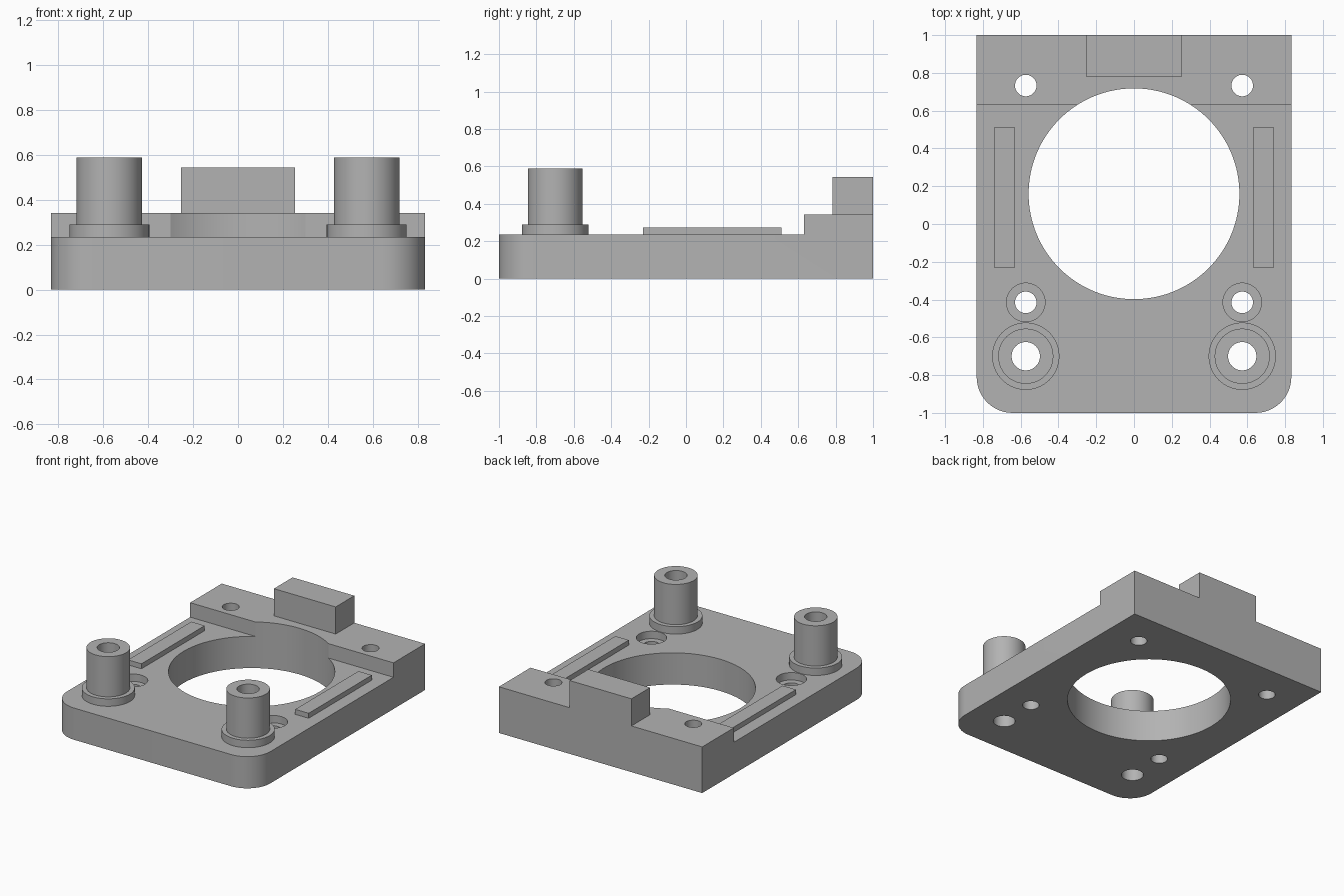
import bpy, bmesh, math
from mathutils import Vector

cube = bpy.data.objects.get("Cube")
if cube:
    bpy.data.objects.remove(cube, do_unlink=True)

GREY = (0.45, 0.45, 0.45, 1)
grey = bpy.data.materials.new("plain grey")
grey.use_nodes = True
grey.diffuse_color = GREY
grey.node_tree.nodes["Principled BSDF"].inputs["Base Color"].default_value = GREY

# Main heights and hole positions
FLOOR, STEP, TAB = 0.235, 0.342, 0.543
HOLE_X, POST_Y = 0.573, -0.70


def finish(name, bm):
    bmesh.ops.recalc_face_normals(bm, faces=bm.faces)
    mesh = bpy.data.meshes.new(name)
    bm.to_mesh(mesh)
    bm.free()
    mesh.materials.append(grey)
    obj = bpy.data.objects.new(name, mesh)
    bpy.context.collection.objects.link(obj)
    return obj


def activate(obj):
    bpy.ops.object.select_all(action='DESELECT')
    obj.select_set(True)
    bpy.context.view_layer.objects.active = obj


def smooth(obj):
    activate(obj)
    bpy.ops.object.shade_smooth_by_angle(angle=math.radians(30))


def box(name, low, high):
    bm = bmesh.new()
    bmesh.ops.create_cube(bm, size=1)
    low, high = Vector(low), Vector(high)
    for v in bm.verts:
        v.co = (low + high) / 2 + v.co * (high - low)
    return finish(name, bm)


def lathe(name, profile, x, y, segments=64):
    """Revolve a closed (radius, z) outline about the vertical axis."""
    bm = bmesh.new()
    verts = [bm.verts.new((r, 0, z)) for r, z in profile]
    edges = [bm.edges.new((a, b)) for a, b in zip(verts, verts[1:] + verts[:1])]
    bmesh.ops.spin(bm, geom=verts + edges, cent=(0, 0, 0), axis=(0, 0, 1),
                   angle=math.tau, steps=segments, use_duplicate=False)
    bmesh.ops.remove_doubles(bm, verts=bm.verts, dist=1e-5)
    bmesh.ops.dissolve_degenerate(bm, edges=bm.edges, dist=1e-6)
    bmesh.ops.translate(bm, verts=bm.verts, vec=(x, y, 0))
    return finish(name, bm)


def cylinder(name, x, y, radius, low, high, segments=64):
    bm = bmesh.new()
    bmesh.ops.create_cone(bm, cap_ends=True, segments=segments, radius1=radius,
                          radius2=radius, depth=high - low)
    bmesh.ops.translate(bm, verts=bm.verts, vec=(x, y, (low + high) / 2))
    return finish(name, bm)


def cut(target, cutter):
    mod = target.modifiers.new("cut", 'BOOLEAN')
    mod.operation, mod.solver, mod.object = 'DIFFERENCE', 'EXACT', cutter
    activate(target)
    bpy.ops.object.modifier_apply(modifier=mod.name)
    bpy.data.objects.remove(cutter, do_unlink=True)


# Base plate: stepped side outline extruded across, front corners rounded
bm = bmesh.new()
outline = [(-1, 0), (1, 0), (1, STEP), (0.63, STEP), (0.63, FLOOR), (-1, FLOOR)]
face = bm.faces.new([bm.verts.new((-0.833, y, z)) for y, z in outline])
extruded = bmesh.ops.extrude_face_region(bm, geom=[face])["geom"]
bmesh.ops.translate(bm, vec=(1.666, 0, 0),
                    verts=[g for g in extruded if isinstance(g, bmesh.types.BMVert)])
corners = [e for e in bm.edges
           if all(v.co.y < -0.99 for v in e.verts)
           and abs(e.verts[0].co.z - e.verts[1].co.z) > 0.1]
bmesh.ops.bevel(bm, geom=corners, offset=0.19, segments=12, profile=0.5,
                affect='EDGES')
plate = finish("base_plate", bm)

# Large bore, screw holes, counterbores and post holes
cut(plate, cylinder("bore_cutter", 0, 0.16, 0.558, -0.1, 0.7, 128))
for side in (-1, 1):
    x = side * HOLE_X
    cut(plate, cylinder("rear_hole_cutter", x, 0.733, 0.057, -0.1, 0.7))
    cut(plate, cylinder("front_hole_cutter", x, -0.415, 0.057, -0.1, 0.7))
    cut(plate, cylinder("counterbore_cutter", x, -0.415, 0.102, FLOOR - 0.055, 0.7))
    cut(plate, cylinder("post_hole_cutter", x, POST_Y, 0.075, -0.1, 0.7))
smooth(plate)

# Rear locating tab
box("rear_tab", (-0.253, 0.782, STEP), (0.253, 1, TAB))

# Side rails and flanged hollow posts
post = [(0.075, FLOOR), (0.178, FLOOR), (0.178, 0.29), (0.146, 0.29),
        (0.146, 0.588), (0.075, 0.588)]
for side, label in ((-1, "right"), (1, "left")):
    inner, outer = sorted((side * 0.63, side * 0.74))
    box(label + "_rail", (inner, -0.23, FLOOR), (outer, 0.51, 0.272))
    smooth(lathe(label + "_post", post, side * HOLE_X, POST_Y))
